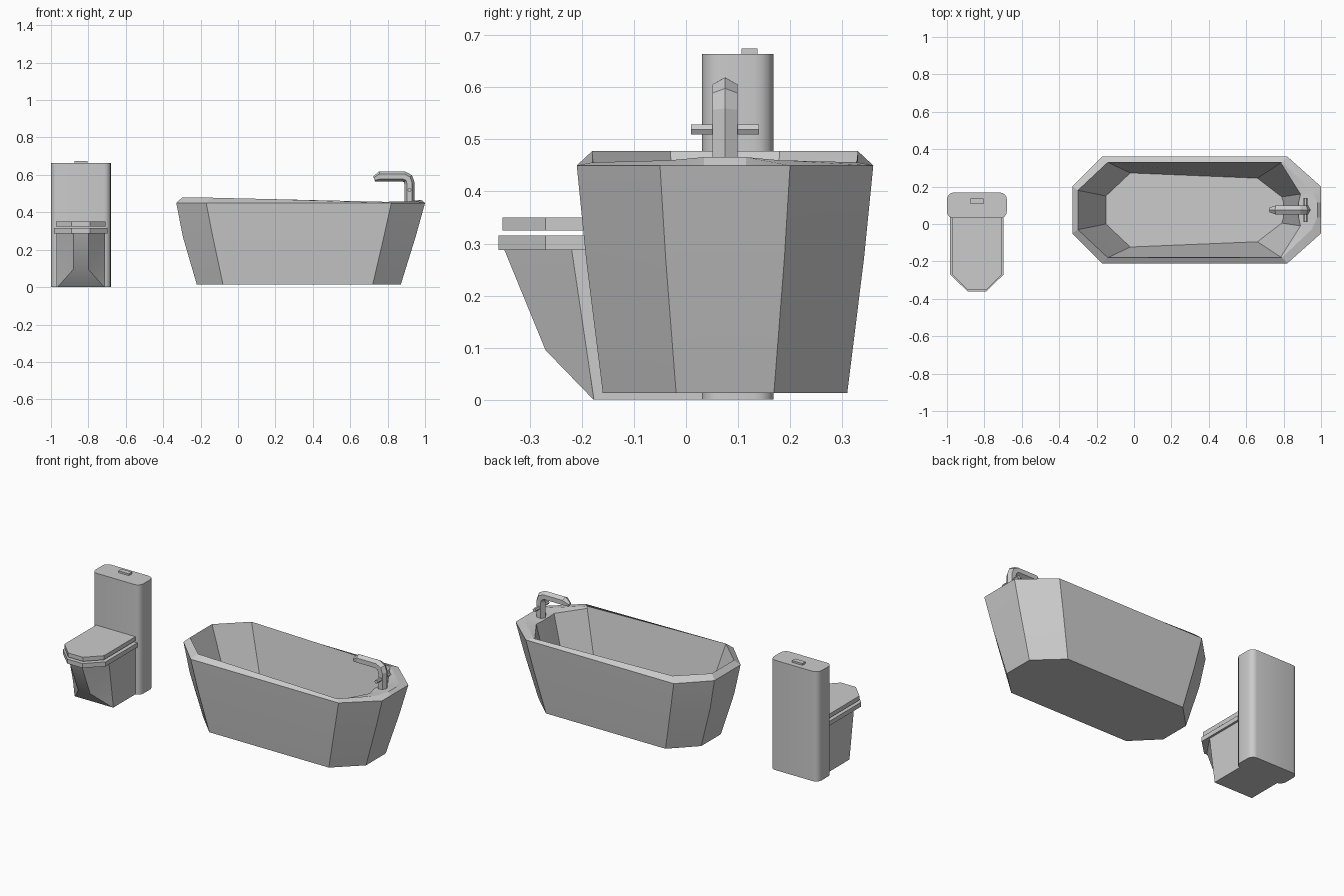
import bpy, bmesh
from math import sin, cos, pi, radians, atan2
from mathutils import Vector

if "Cube" in bpy.data.objects:
    bpy.data.objects.remove(bpy.data.objects["Cube"])

TUB_Y = 0.075      # tub centre line
WC_X = -0.84       # toilet centre line


def finish(name, bm, angle=None):
    bmesh.ops.recalc_face_normals(bm, faces=bm.faces)
    me = bpy.data.meshes.new(name)
    bm.to_mesh(me)
    bm.free()
    ob = bpy.data.objects.new(name, me)
    bpy.context.collection.objects.link(ob)
    if angle:
        bpy.ops.object.select_all(action='DESELECT')
        ob.select_set(True)
        bpy.context.view_layer.objects.active = ob
        bpy.ops.object.shade_smooth_by_angle(angle=radians(angle))
    return ob


def loft(name, rings, angle=None):
    """Skin equal-length rings and cap both ends."""
    bm = bmesh.new()
    vs = [[bm.verts.new(p) for p in r] for r in rings]
    n = len(vs[0])
    for a, b in zip(vs, vs[1:]):
        for i in range(n):
            j = (i + 1) % n
            bm.faces.new((a[i], a[j], b[j], b[i]))
    bm.faces.new(vs[0])
    bm.faces.new(vs[-1])
    return finish(name, bm, angle)


def prism(name, outline, z0, z1, angle=None):
    return loft(name, [[(x, y, z) for x, y in outline] for z in (z0, z1)], angle)


def tub_ring(half):
    """Mirror half a ring (x, distance from centre line, z)."""
    return ([(x, TUB_Y + d, z) for x, d, z in half] +
            [(x, TUB_Y - d, z) for x, d, z in reversed(half)])


def hexagon(r):
    return [(r * cos(i * pi / 3), r * sin(i * pi / 3)) for i in range(6)]


# Bathtub shell: base, belly, outer rim, raised inner rim, tap ledge, basin floor
loft("bathtub", [tub_ring(h) for h in (
    [(-.22, .094, .013), (-.08, .235, .013), (.72, .235, .013), (.87, .094, .013), (.87, .04, .013)],
    [(-.295, .115, .27), (-.135, .267, .27), (.78, .267, .27), (.95, .114, .27), (.95, .04, .27)],
    [(-.33, .125, .45), (-.17, .285, .45), (.82, .285, .45), (1, .125, .45), (1, .04, .45)],
    [(-.30, .105, .478), (-.14, .255, .478), (.79, .255, .456), (.95, .105, .46), (.98, .04, .466)],
    [(-.294, .104, .46), (-.136, .253, .46), (.785, .252, .445), (.89, .085, .45), (.88, .04, .455)],
    [(-.15, .075, .05), (-.02, .198, .05), (.66, .17, .05), (.79, .07, .05), (.80, .04, .05)],
)], 20)

# Drain
prism("drain", [(.56 + a, TUB_Y + b) for a, b in hexagon(.035)], .045, .056)

# Tap spout: hexagonal tube swept in the xz plane
path = [(.917, .42, .028), (.917, .555, .028), (.909, .58, .028), (.885, .592, .028),
        (.76, .592, .028), (.728, .578, .014)]
pts = [Vector(p[:2]) for p in path]
rings = []
for k, (x, z, r) in enumerate(path):
    d = Vector((0, 0))
    if k > 0:
        d += (pts[k] - pts[k - 1]).normalized()
    if k < len(path) - 1:
        d += (pts[k + 1] - pts[k]).normalized()
    t = atan2(d.y, d.x)
    rings.append([(x - sin(t) * a, TUB_Y + b, z + cos(t) * a) for a, b in hexagon(r)])
loft("tap_spout", rings)

# Tap handle bar
loft("tap_handle", [[(.917 + a, y, .519 + b) for a, b in hexagon(.011)] for y in (.01, .14)])

# Toilet cistern with rounded corners
tank = []
for cx, cy, a0 in ((.125, .131, 0), (-.125, .131, 90), (-.125, .068, 180), (.125, .068, 270)):
    tank += [(WC_X + cx + .035 * cos(radians(a0 + s * 22.5)),
              cy + .037 * sin(radians(a0 + s * 22.5))) for s in range(5)]
prism("cistern", tank, 0, .664, 30)

# Flush button
prism("flush_button", [(WC_X + x, y) for x, y in
                       ((-.035, .107), (.035, .107), (.035, .137), (-.035, .137))], .65, .675)

# Toilet bowl: clipped front tapering to a straight foot
rings = []
for half in ([(.13, .06, .29), (.13, -.22, .29), (.04, -.35, .29)],
             [(.13, .06, .095), (.13, -.191, .095), (.04, -.27, .095)],
             [(.13, .06, 0), (.13, -.177, 0), (.125, -.178, 0)]):
    rings.append([(WC_X + x, y, z) for x, y, z in half] +
                 [(WC_X - x, y, z) for x, y, z in reversed(half)])
loft("toilet_bowl", rings, 25)

# Seat and lid: clipped-corner plates
for name, w, front, z0, z1 in (("toilet_seat", .143, -.36, .288, .315),
                               ("toilet_lid", .132, -.353, .325, .35)):
    half = [(w, .06), (w, -.27), (.05, front)]
    prism(name, [(WC_X + x, y) for x, y in half] +
          [(WC_X - x, y) for x, y in reversed(half)], z0, z1)
